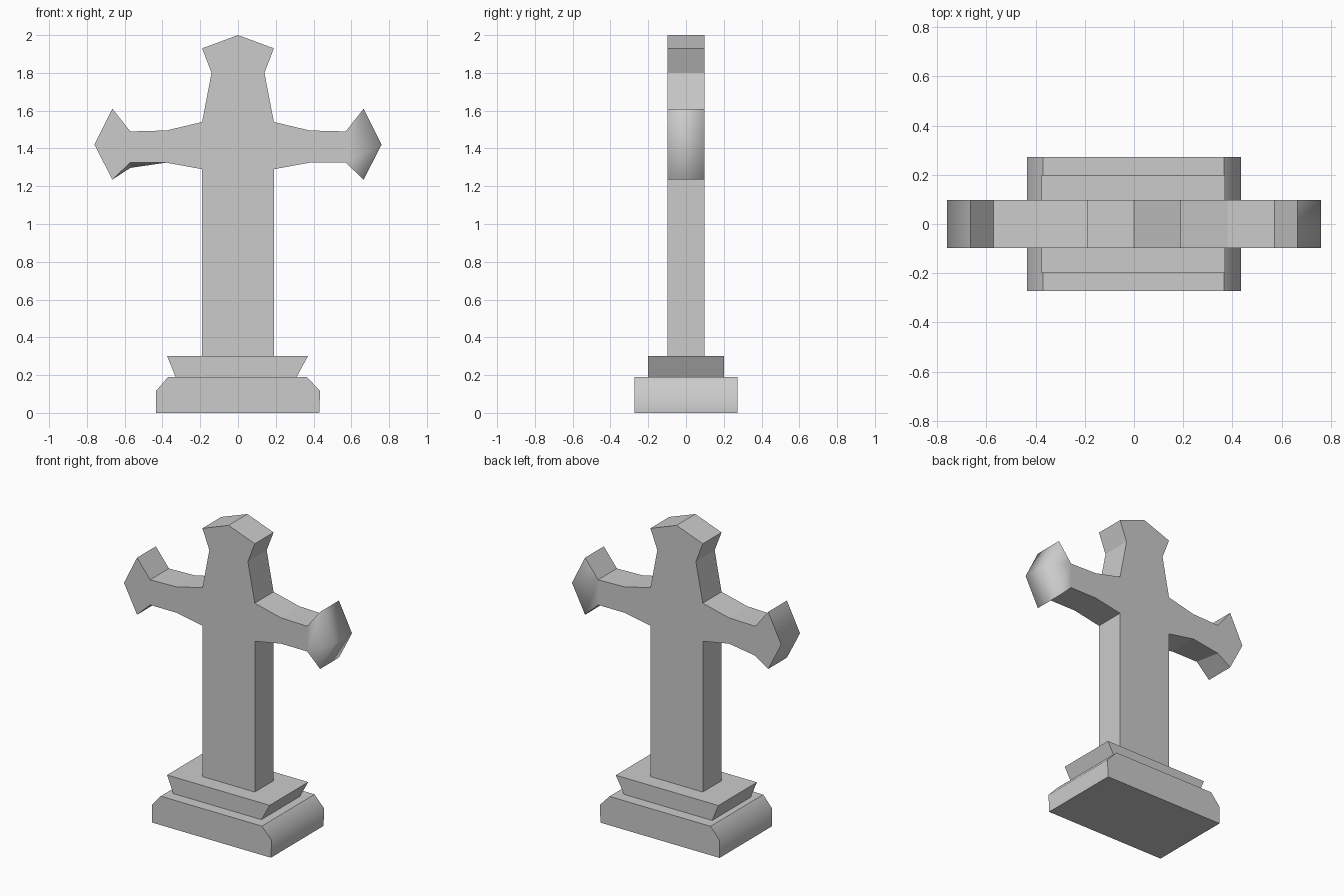
import bpy
import bmesh

if "Cube" in bpy.data.objects:
    bpy.data.objects.remove(bpy.data.objects["Cube"])


def prism(name, points, half_depth, is_soft, split_x=None, tweak=None):
    """Extrude an x-z outline along y; all edges are sharp except soft ones."""
    bm = bmesh.new()
    face = bm.faces.new([bm.verts.new((x, -half_depth, z)) for x, z in points])
    ext = bmesh.ops.extrude_face_region(bm, geom=[face], use_keep_orig=True)
    for v in [g for g in ext["geom"] if isinstance(g, bmesh.types.BMVert)]:
        v.co.y = half_depth
    bmesh.ops.recalc_face_normals(bm, faces=bm.faces[:])
    if split_x is not None:
        bmesh.ops.bisect_plane(bm, geom=bm.verts[:] + bm.edges[:] + bm.faces[:], dist=1e-4,
                               plane_co=(split_x, 0, 0), plane_no=(1, 0, 0))
    if tweak:
        for v in bm.verts:
            tweak(v.co)
    for f in bm.faces:
        f.smooth = True
    for e in bm.edges:
        a, b = (v.co for v in e.verts)
        e.smooth = is_soft(a, b)
    mesh = bpy.data.meshes.new(name)
    bm.to_mesh(mesh)
    bm.free()
    obj = bpy.data.objects.new(name, mesh)
    bpy.context.collection.objects.link(obj)
    return obj


# Cross: right half of the outline, mirrored to the left
half = [(0.19, 1.93), (0.14, 1.80), (0.19, 1.54), (0.38, 1.495), (0.57, 1.49),
        (0.665, 1.61), (0.76, 1.42), (0.665, 1.235), (0.57, 1.325),
        (0.38, 1.325), (0.19, 1.29), (0.19, 0.30)]
outline = [(0, 2.0)] + half + [(-x, z) for x, z in reversed(half)]


def cross_soft(a, b):
    x = (a.x + b.x) / 2
    seam = abs(a.x - 0.57) < 1e-3 and abs(b.x - 0.57) < 1e-3 and abs(a.z - b.z) > 0.01
    return x > 0.7 or seam or x < -0.75


def droop(co):
    # slightly lowered rear corner under the left arm
    if co.y > 0 and abs(co.x + 0.57) < 1e-3 and co.z < 1.4:
        co.z = 1.297


prism("cross", outline, 0.0975, cross_soft, 0.57, droop)

# Flared plinth under the shaft
prism("plinth", [(-0.375, 0.30), (0.37, 0.30), (0.31, 0.19), (-0.33, 0.19)],
      0.20, lambda a, b: False)

# Base block with bevelled, softly shaded ends
prism("base", [(-0.37, 0.19), (0.365, 0.19), (0.435, 0.115), (0.43, 0),
               (-0.435, 0), (-0.435, 0.115)], 0.273,
      lambda a, b: abs(a.z - 0.115) < 1e-3 and abs(b.z - 0.115) < 1e-3)
